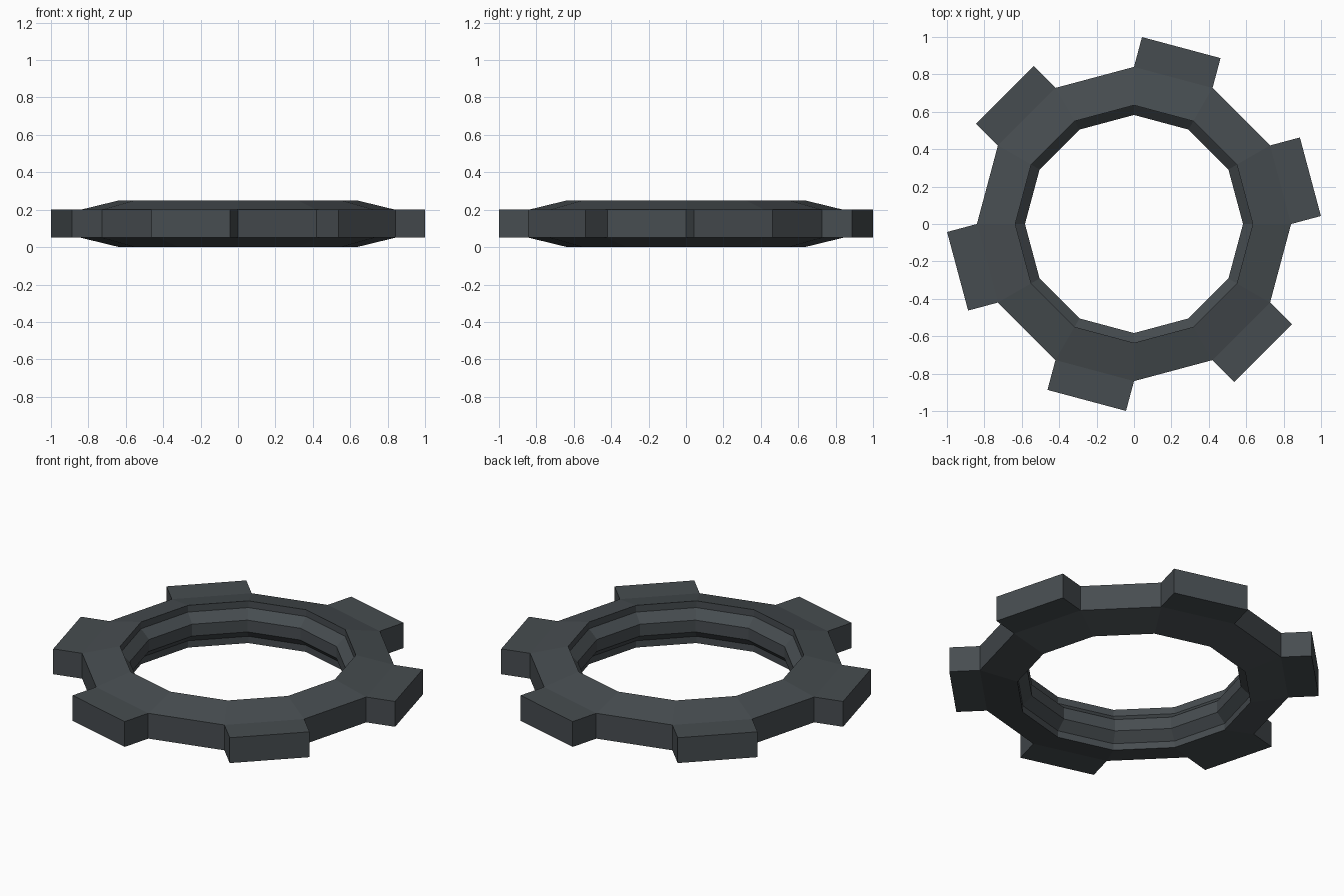
import bpy, bmesh, math
from mathutils import Vector

if "Cube" in bpy.data.objects:
    bpy.data.objects.remove(bpy.data.objects["Cube"])

# Flat dark metal colour
metal = bpy.data.materials.new("dark metal")
metal.diffuse_color = (0.062, 0.073, 0.08, 1)
metal.use_nodes = True
metal.node_tree.nodes["Principled BSDF"].inputs["Base Color"].default_value = metal.diffuse_color

SIDES = 12
# Cross-section of the ring: (radius, height)
profile = [(0.84, 0.05), (0.84, 0.20), (0.635, 0.25), (0.635, 0.21),
           (0.583, 0.16), (0.583, 0.09), (0.635, 0.04), (0.635, 0.0)]

# Ring body: spin the profile in twelve flat segments
bm = bmesh.new()
rings = []
for i in range(SIDES):
    a = math.tau * i / SIDES
    rings.append([bm.verts.new((r * math.cos(a), r * math.sin(a), z)) for r, z in profile])
outer = []
n = len(profile)
for i in range(SIDES):
    p, q = rings[i], rings[(i + 1) % SIDES]
    for j in range(n):
        k = (j + 1) % n
        f = bm.faces.new((p[j], q[j], q[k], p[k]))
        if j == 0 and i % 2 == 0:
            outer.append((f, a))
bmesh.ops.recalc_face_normals(bm, faces=bm.faces)

# Teeth: push out every other outer face
for f, _ in outer:
    f.normal_update()
    c = f.calc_center_median()
    d = Vector((c.x, c.y, 0)).normalized() * 0.165
    new = bmesh.ops.extrude_face_region(bm, geom=[f])["geom"]
    bmesh.ops.translate(bm, vec=d, verts=[v for v in new if isinstance(v, bmesh.types.BMVert)])
    bmesh.ops.delete(bm, geom=[f], context='FACES_ONLY') if f.is_valid else None
bmesh.ops.recalc_face_normals(bm, faces=bm.faces)

mesh = bpy.data.meshes.new("toothed_ring")
bm.to_mesh(mesh)
bm.free()
mesh.materials.append(metal)
obj = bpy.data.objects.new("toothed_ring", mesh)
bpy.context.collection.objects.link(obj)
